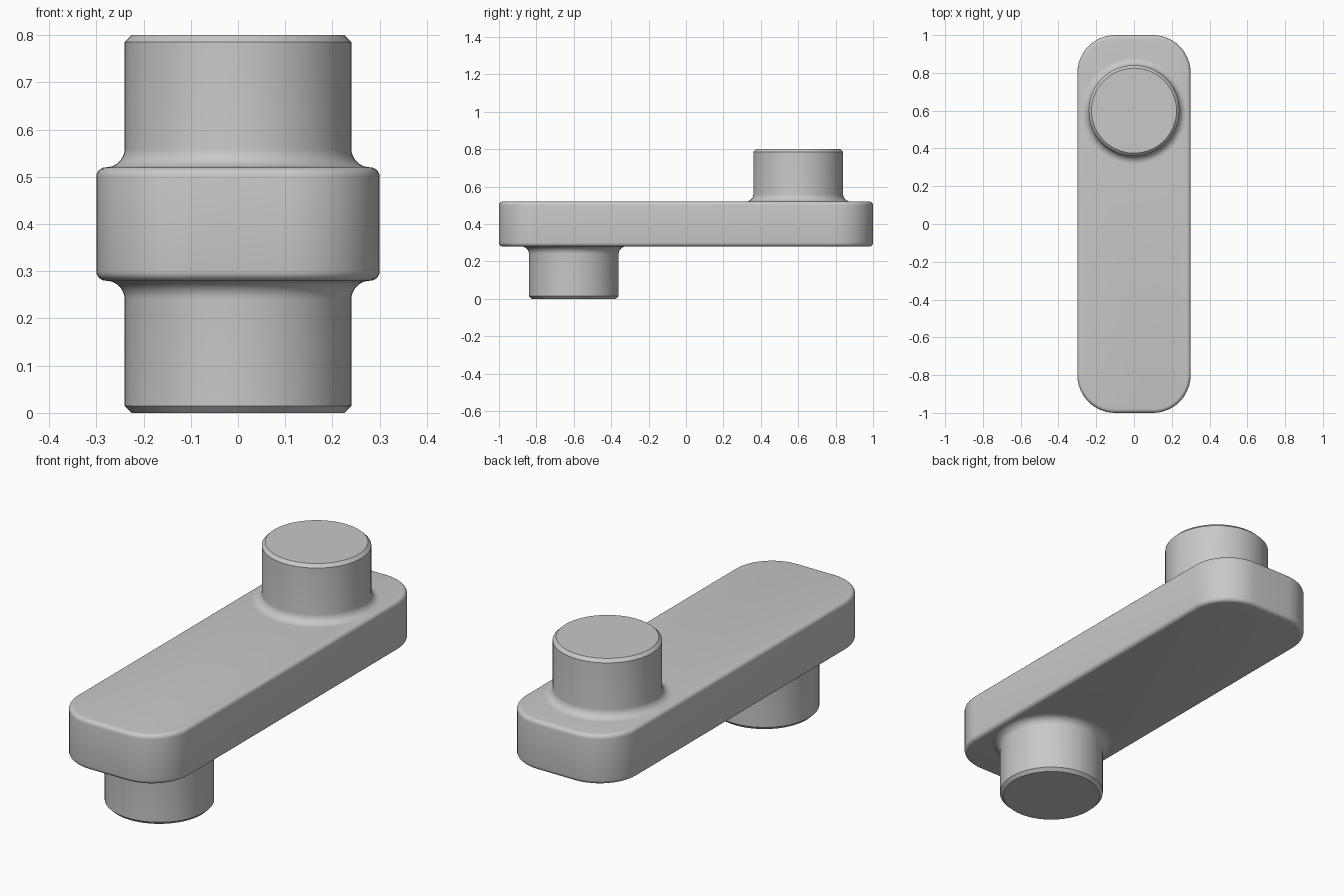
import bpy
import bmesh
from math import sin, cos, pi, radians
from mathutils import Matrix

cube = bpy.data.objects.get("Cube")
if cube:
    bpy.data.objects.remove(cube, do_unlink=True)

GREY = 0.58
mat = bpy.data.materials.new("plain grey")
mat.use_nodes = True
mat.diffuse_color = (GREY, GREY, GREY, 1)
mat.node_tree.nodes["Principled BSDF"].inputs["Base Color"].default_value = (GREY, GREY, GREY, 1)

ARM_BOTTOM, ARM_TOP, PIN_TOP = 0.28, 0.52, 0.80
PIN_RADIUS, FILLET, CHAMFER = 0.24, 0.04, 0.015


def finish(bm, name):
    bmesh.ops.recalc_face_normals(bm, faces=bm.faces)
    mesh = bpy.data.meshes.new(name)
    bm.to_mesh(mesh)
    bm.free()
    mesh.materials.append(mat)
    obj = bpy.data.objects.new(name, mesh)
    bpy.context.collection.objects.link(obj)
    bpy.ops.object.select_all(action='DESELECT')
    obj.select_set(True)
    bpy.context.view_layer.objects.active = obj
    bpy.ops.object.shade_smooth_by_angle(angle=radians(30))
    return obj


def bevel(bm, edges, width, segments):
    bmesh.ops.bevel(bm, geom=edges, offset=width, offset_type='OFFSET',
                    segments=segments, profile=0.5, affect='EDGES')


# Arm: a bar with rounded corners and softly rounded rims
bm = bmesh.new()
bmesh.ops.create_cube(bm, size=1, matrix=Matrix.Translation((0, 0, (ARM_BOTTOM + ARM_TOP) / 2))
                      @ Matrix.Diagonal((0.6, 2, ARM_TOP - ARM_BOTTOM, 1)))
bevel(bm, [e for e in bm.edges if abs(e.verts[0].co.z - e.verts[1].co.z) > 0.1], 0.2, 12)
bevel(bm, [e for e in bm.edges if abs(e.verts[0].co.z - e.verts[1].co.z) < 0.01], 0.02, 5)
finish(bm, "arm")


# Pin: a revolved profile with a fillet at the root and a chamfered end
def make_pin(name, y, root, tip):
    length = abs(tip - root)
    side = 1 if tip > root else -1
    profile = [(PIN_RADIUS + FILLET, -0.03)]
    for i in range(9):
        a = i / 8 * pi / 2
        profile.append((PIN_RADIUS + FILLET * (1 - sin(a)), FILLET * (1 - cos(a))))
    profile += [(PIN_RADIUS, length - CHAMFER), (PIN_RADIUS - CHAMFER, length)]

    bm = bmesh.new()
    steps = 64
    rings = []
    for r, h in profile:
        rings.append([bm.verts.new((r * cos(2 * pi * k / steps), y + r * sin(2 * pi * k / steps),
                                    root + side * h)) for k in range(steps)])
    for low, high in zip(rings, rings[1:]):
        for k in range(steps):
            n = (k + 1) % steps
            bm.faces.new((low[k], low[n], high[n], high[k]))
    bm.faces.new(rings[0])
    bm.faces.new(rings[-1])
    finish(bm, name)


make_pin("upper_pin", 0.6, ARM_TOP, PIN_TOP)
make_pin("lower_pin", -0.6, ARM_BOTTOM, 0)
